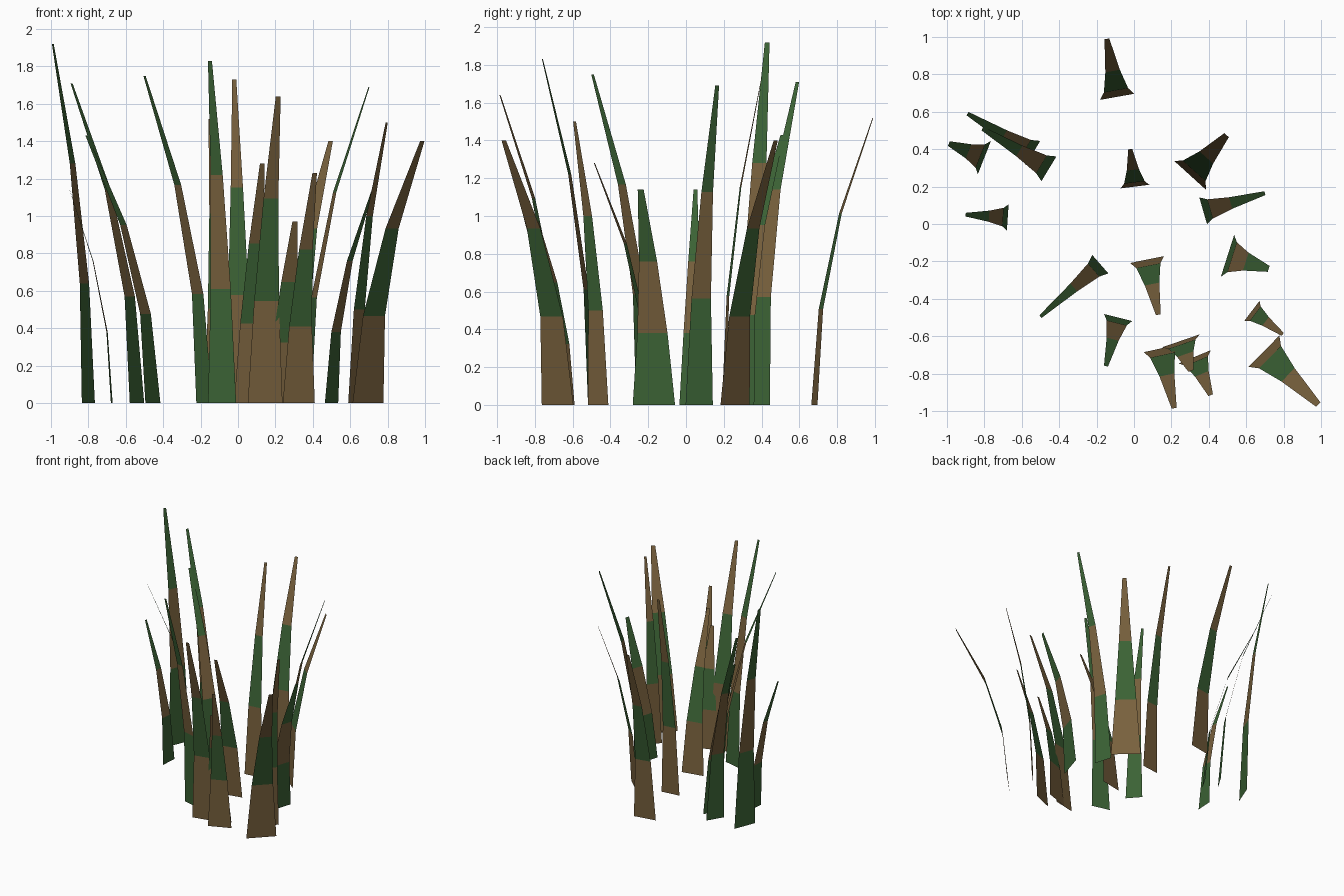
import bpy
import bmesh
from mathutils import Vector

default_cube = bpy.data.objects.get("Cube")
if default_cube:
    bpy.data.objects.remove(default_cube, do_unlink=True)


def make_material(name, colour):
    material = bpy.data.materials.new(name)
    material.use_nodes = True
    material.diffuse_color = colour
    shader = material.node_tree.nodes["Principled BSDF"]
    shader.inputs["Base Color"].default_value = colour
    return material


grass_green = make_material("grass green", (0.045, 0.125, 0.036, 1))
dry_brown = make_material("dry brown", (0.19, 0.12, 0.047, 1))

SEGMENTS = 3
TIP_TAPER = 0.86  # share of the base width lost on the way to the tip


def make_blade(name, root, tip, height, width, materials):
    """Flat tapering strip that bends ever further from its root towards its tip."""
    root, tip = Vector((*root, 0)), Vector((*tip, 0))
    bend = tip - root
    across = Vector((0, 0, 1)).cross(bend).normalized() * width / 2

    bm = bmesh.new()
    rows = []
    for step in range(SEGMENTS + 1):
        t = step / SEGMENTS
        centre = root + bend * t ** 2 + Vector((0, 0, height * t))
        half = across * (1 - TIP_TAPER * t)
        rows.append((bm.verts.new(centre - half), bm.verts.new(centre + half)))

    # Colours alternate from one segment to the next
    for index, (low, high) in enumerate(zip(rows, rows[1:])):
        face = bm.faces.new((low[0], high[0], high[1], low[1]))
        face.material_index = index % 2
    bm.normal_update()
    if bm.faces[:][-1].normal.z < 0:
        bmesh.ops.reverse_faces(bm, faces=bm.faces[:])

    mesh = bpy.data.meshes.new(name)
    bm.to_mesh(mesh)
    bm.free()
    for material in materials:
        mesh.materials.append(material)
    blade = bpy.data.objects.new(name, mesh)
    bpy.context.collection.objects.link(blade)
    return blade


# Each blade: root (x, y), tip (x, y), height, base width
green_blades = [
    ((-.54, .38), (-.89, .59), 1.71, .15),
    ((-.455, .295), (-.81, .51), 1.43, .155),
    ((-.80, .355), (-.99, .43), 1.92, .19),
    ((-.675, .035), (-.90, .05), 1.14, .14),
    ((.37, .07), (.70, .165), 1.69, .15),
    ((.50, -.17), (.72, -.24), 1.14, .235),
    ((-.18, -.215), (-.50, -.495), 1.75, .13),
    ((-.085, -.50), (-.15, -.76), 1.83, .155),
]
brown_blades = [
    ((-.09, .68), (-.145, .99), 1.52, .185),
    ((.005, .20), (-.02, .40), 1.73, .155),
    ((.30, .26), (.495, .475), 1.4, .23),
    ((.63, -.465), (.795, -.59), 1.5, .135),
    ((.695, -.68), (.985, -.965), 1.4, .235),
    ((.07, -.19), (.13, -.485), 1.28, .185),
    ((.145, -.665), (.215, -.985), 1.64, .19),
    ((.325, -.71), (.41, -.915), 1.23, .185),
    ((.25, -.625), (.305, -.785), .97, .215),
]

# Blades with a green base and tip around a brown middle
for number, blade in enumerate(green_blades, 1):
    make_blade(f"green_based_blade_{number}", *blade, (grass_green, dry_brown))

# Blades with a brown base and tip around a green middle
for number, blade in enumerate(brown_blades, 1):
    make_blade(f"brown_based_blade_{number}", *blade, (dry_brown, grass_green))
